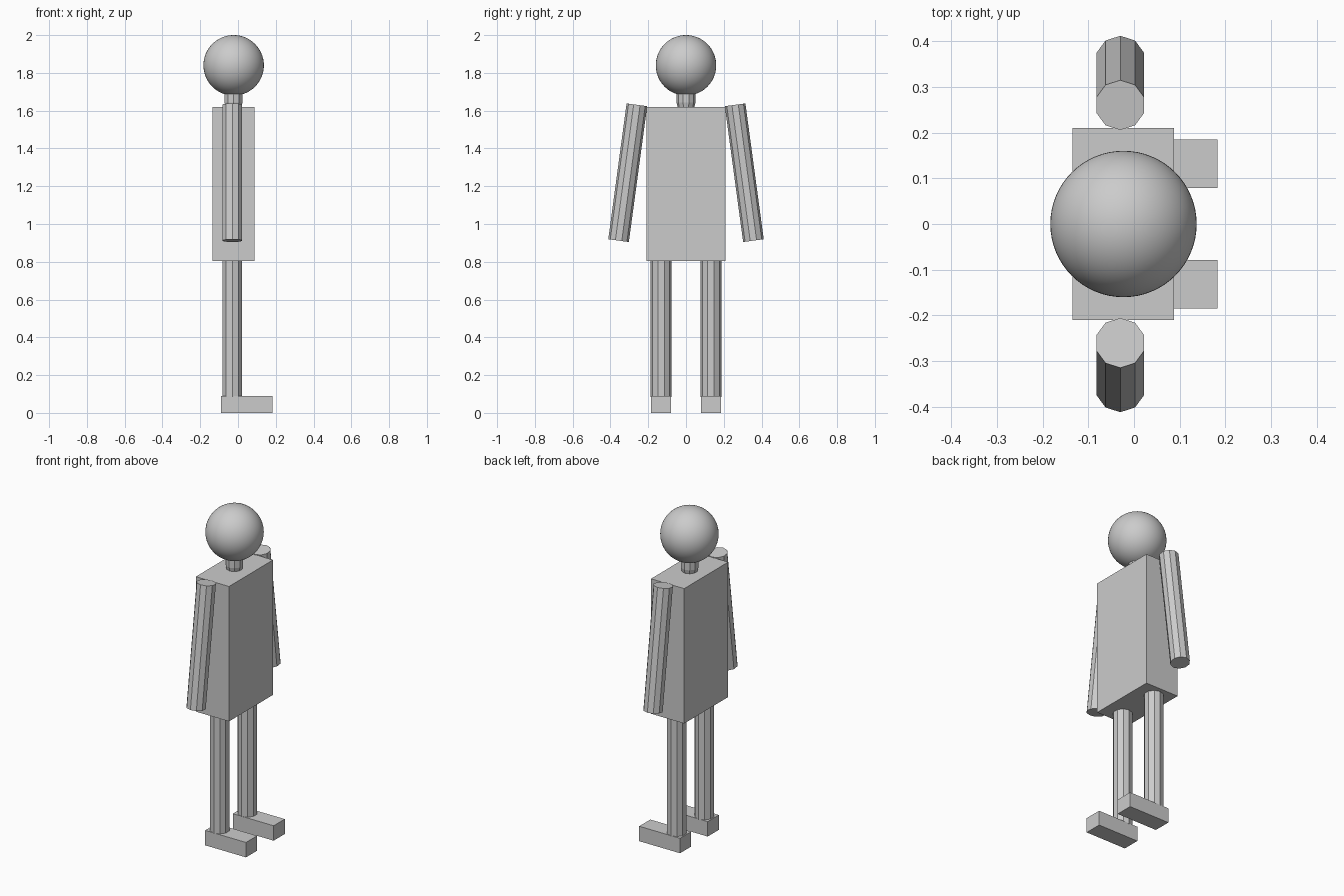
import bpy
from mathutils import Vector

if "Cube" in bpy.data.objects:
    bpy.data.objects.remove(bpy.data.objects["Cube"])


def box(name, lo, hi):
    lo, hi = Vector(lo), Vector(hi)
    bpy.ops.mesh.primitive_cube_add(size=1, location=(lo + hi) / 2)
    ob = bpy.context.object
    ob.name = name
    ob.scale = hi - lo
    bpy.ops.object.transform_apply(location=False, rotation=False, scale=True)
    return ob


def limb(name, start, end, radius, sides=10):
    start, end = Vector(start), Vector(end)
    axis = end - start
    bpy.ops.mesh.primitive_cylinder_add(vertices=sides, radius=radius,
                                        depth=axis.length,
                                        location=(start + end) / 2)
    ob = bpy.context.object
    ob.name = name
    # limbs only lean sideways, so the facets stay aligned with y
    ob.rotation_mode = 'QUATERNION'
    ob.rotation_quaternion = Vector((0, 0, 1)).rotation_difference(axis)
    return ob


# Torso
box("torso", (-0.135, -0.21, 0.805), (0.087, 0.21, 1.62))

# Neck, slightly narrower where it meets the torso
rings = [(0.043, 1.615), (0.05, 1.643), (0.05, 1.675), (0.043, 1.70)]
n = 10
bpy.ops.mesh.primitive_cone_add(vertices=n, radius1=rings[0][0], radius2=rings[1][0],
                                depth=rings[1][1] - rings[0][1],
                                location=(-0.024, 0, (rings[0][1] + rings[1][1]) / 2))
bpy.context.object.name = "neck_base"
limb("neck", (-0.024, 0, 1.643), (-0.024, 0, 1.70), 0.05, n)

# Head
bpy.ops.mesh.primitive_uv_sphere_add(segments=64, ring_count=32, radius=0.16,
                                     location=(-0.023, 0, 1.84))
bpy.context.object.name = "head"
bpy.ops.object.shade_smooth()

# Arms, legs and feet on both sides
for side, s in (("left", 1), ("right", -1)):
    limb(side + "_arm", (-0.03, s * 0.357, 0.912), (-0.03, s * 0.26, 1.631), 0.055)
    limb(side + "_leg", (-0.03, s * 0.132, 0.085), (-0.03, s * 0.132, 0.81), 0.055)
    y = s * 0.132
    box(side + "_foot", (-0.09, y - 0.053, 0), (0.183, y + 0.053, 0.09))
